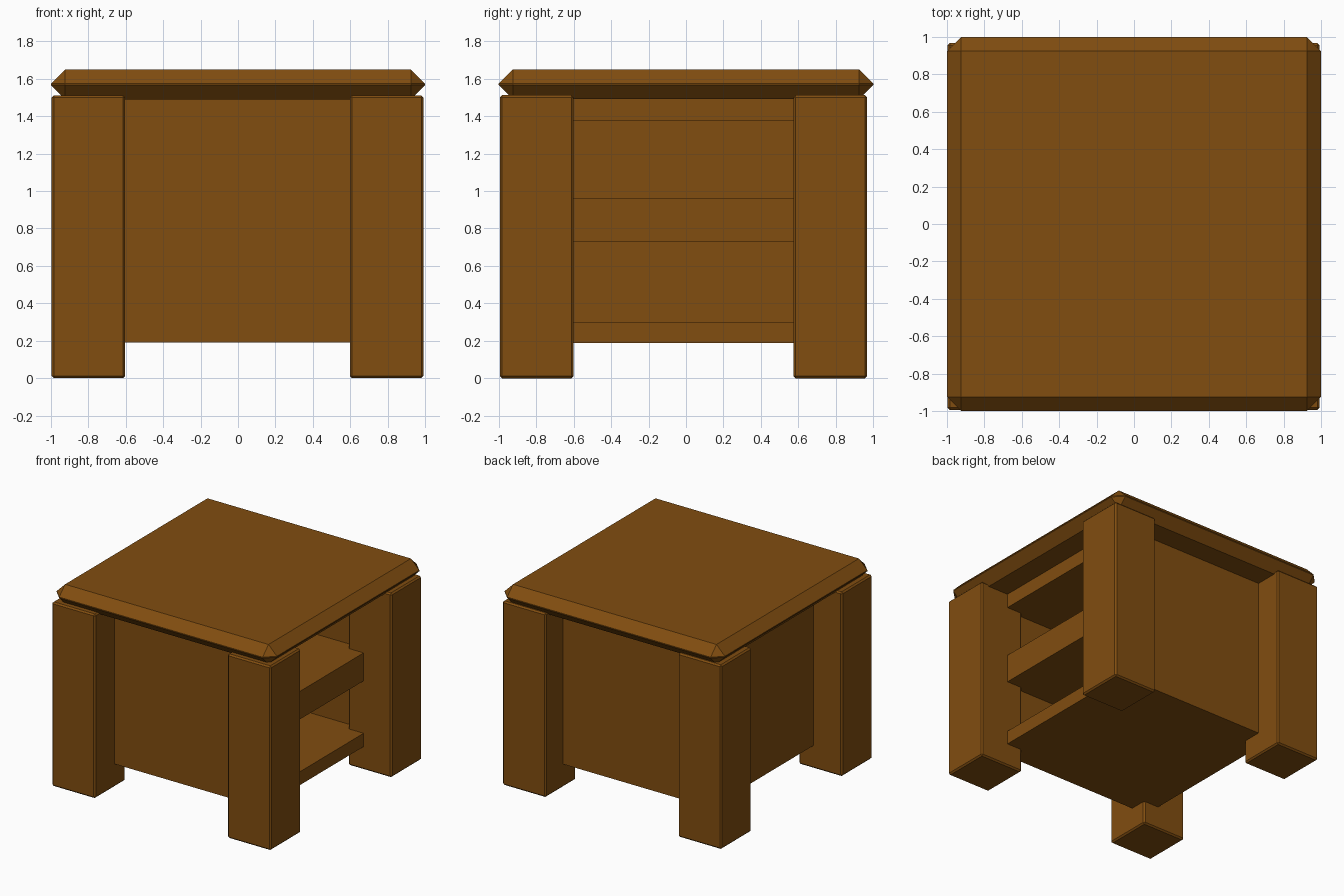
import bpy

if "Cube" in bpy.data.objects:
    bpy.data.objects.remove(bpy.data.objects["Cube"])

wood = bpy.data.materials.new("brown_wood")
wood.diffuse_color = (0.22, 0.075, 0.005, 1)
wood.use_nodes = True
wood.node_tree.nodes["Principled BSDF"].inputs["Base Color"].default_value = wood.diffuse_color


def box(name, lo, hi, bevel=0):
    """Axis-aligned box between two corners, with an optional flat chamfer."""
    size = [b - a for a, b in zip(lo, hi)]
    mid = [(a + b) / 2 for a, b in zip(lo, hi)]
    bpy.ops.mesh.primitive_cube_add(size=1, location=mid)
    ob = bpy.context.object
    ob.name = name
    ob.scale = size
    bpy.ops.object.transform_apply(location=False, rotation=False, scale=True)
    ob.data.materials.append(wood)
    if bevel:
        mod = ob.modifiers.new("chamfer", 'BEVEL')
        mod.width = bevel
        mod.segments = 1
    return ob


# Chamfered table top
box("table_top", (-1, -1, 1.49), (1, 1, 1.65), 0.076)

# Four thick corner legs
for side, x in (("left", -0.80), ("right", 0.795)):
    for end, y in (("front", -0.797), ("back", 0.77)):
        box(f"{end}_{side}_leg", (x - 0.197, y - 0.197, 0),
            (x + 0.197, y + 0.197, 1.512), 0.012)

# Cabinet body, open on the right side
B, I = 0.74, 0.64   # outer and inner half width
Z0, Z1 = 0.19, 1.49
body = box("cabinet_body", (-B, -B, Z0), (B, B, Z1))

# Cut the two shelf compartments out of the body
for i, (low, high) in enumerate(((0.30, 0.73), (0.96, 1.375))):
    cutter = box(f"compartment_cutter_{i}", (-I, -I, low), (1.2, I, high))
    mod = body.modifiers.new(f"compartment_{i}", 'BOOLEAN')
    mod.operation = 'DIFFERENCE'
    mod.solver = 'EXACT'
    mod.object = cutter
    cutter.hide_render = True
    cutter.hide_set(True)
